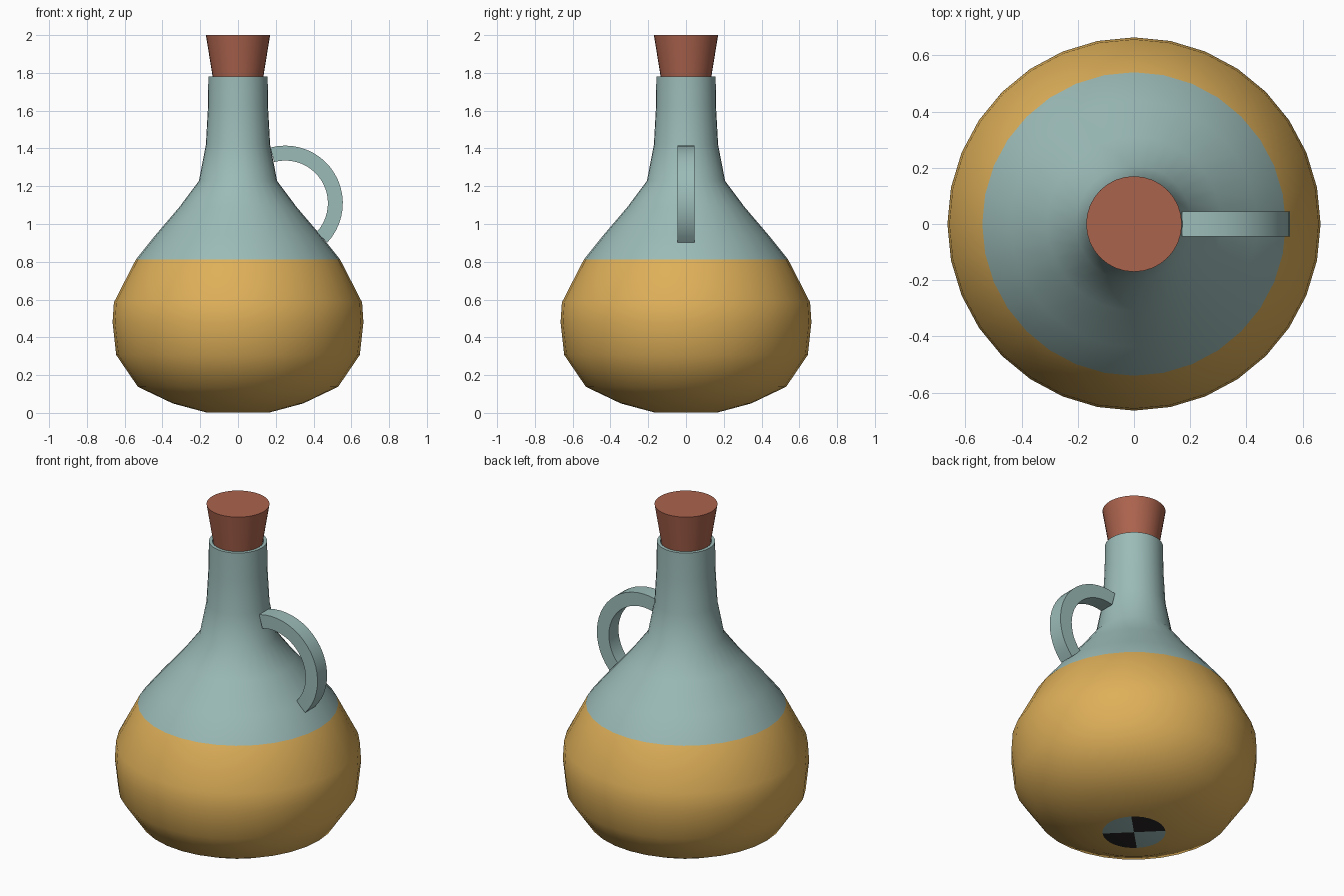
import bpy, bmesh, math

if "Cube" in bpy.data.objects:
    bpy.data.objects.remove(bpy.data.objects["Cube"])


def material(name, rgb):
    m = bpy.data.materials.new(name)
    m.diffuse_color = (*rgb, 1)
    m.use_nodes = True
    m.node_tree.nodes["Principled BSDF"].inputs["Base Color"].default_value = m.diffuse_color
    return m


glaze = material("pale teal", (0.33, 0.50, 0.48))
amber = material("amber", (0.73, 0.43, 0.10))
cork = material("red brown cork", (0.41, 0.125, 0.075))
dark = material("near black", (0.022, 0.018, 0.018))


def finish(name, bm, mats, angle=45):
    bmesh.ops.recalc_face_normals(bm, faces=bm.faces)
    me = bpy.data.meshes.new(name)
    bm.to_mesh(me)
    bm.free()
    for m in mats:
        me.materials.append(m)
    ob = bpy.data.objects.new(name, me)
    bpy.context.collection.objects.link(ob)
    bpy.ops.object.select_all(action='DESELECT')
    ob.select_set(True)
    bpy.context.view_layer.objects.active = ob
    bpy.ops.object.shade_smooth_by_angle(angle=math.radians(angle))
    return ob


def lathe(profile, sides=32):
    """Revolve (radius, z) points around z; radius 0 becomes a pole."""
    bm = bmesh.new()
    rings = []
    for r, z in profile:
        if r == 0:
            rings.append([bm.verts.new((0, 0, z))] * sides)
        else:
            rings.append([bm.verts.new((r * math.cos(math.tau * i / sides),
                                        r * math.sin(math.tau * i / sides), z))
                          for i in range(sides)])
    for a, b in zip(rings, rings[1:]):
        for i in range(sides):
            j = (i + 1) % sides
            bm.faces.new(list(dict.fromkeys((a[i], a[j], b[j], b[i]))))
    return bm


# Bottle: rounded belly, sloping shoulder, hollow neck
bm = lathe([(0, 0.003), (0.17, 0.003), (0.345, 0.05), (0.53, 0.138), (0.645, 0.307),
            (0.664, 0.48), (0.657, 0.585), (0.54, 0.813), (0.438, 0.94),
            (0.31, 1.09), (0.207, 1.228), (0.17, 1.42), (0.159, 1.62),
            (0.157, 1.78), (0.138, 1.78), (0.138, 1.6), (0, 1.6)])
for f in bm.faces:
    c = f.calc_center_median()
    if c.z < 0.01:  # mottled base disc
        f.material_index = 0 if abs(c.x) > abs(c.y) else 2
    else:           # amber glaze on the belly
        f.material_index = 1 if c.z < 0.81 else 0
finish("bottle", bm, [glaze, amber, dark])

# Tapered stopper
finish("stopper", lathe([(0, 1.68), (0.118, 1.68), (0.17, 2.0), (0, 2.0)]), [cork])

# Handle: flat strap bent into an arc
bm = bmesh.new()
cx, cz, steps = 0.25, 1.11, 20
rings = []
for i in range(steps + 1):
    t = math.radians(105 - 148 * i / steps)
    rings.append([bm.verts.new((cx + r * math.cos(t), y, cz + r * math.sin(t)))
                  for r, y in ((0.305, -0.045), (0.305, 0.045),
                               (0.226, 0.045), (0.226, -0.045))])
for a, b in zip(rings, rings[1:]):
    for i in range(4):
        j = (i + 1) % 4
        bm.faces.new((a[i], a[j], b[j], b[i]))
bm.faces.new(rings[0])
bm.faces.new(rings[-1])
finish("handle", bm, [glaze])
